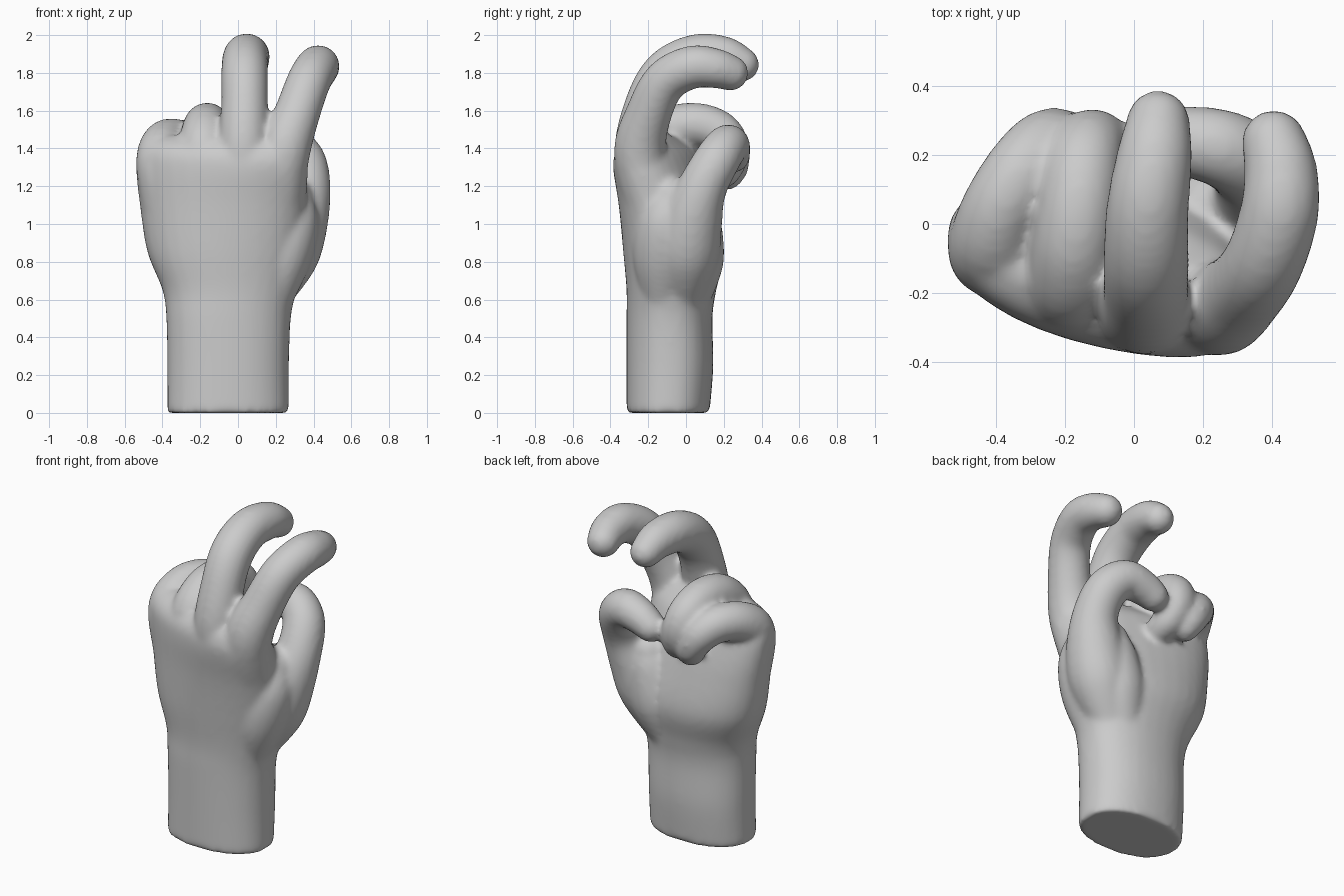
import bpy, bmesh, math
from mathutils import Vector

if "Cube" in bpy.data.objects:
    bpy.data.objects.remove(bpy.data.objects["Cube"])

bm = bmesh.new()
SIDES = 20


def skin(rings):
    """Bridge closed rings of points into a capped solid."""
    rows = [[bm.verts.new(p) for p in ring] for ring in rings]
    n = len(rows[0])
    for a, b in zip(rows, rows[1:]):
        for i in range(n):
            j = (i + 1) % n
            bm.faces.new((a[i], a[j], b[j], b[i]))
    bm.faces.new(rows[0][::-1])
    bm.faces.new(rows[-1])


def spline(rows, steps=5):
    """Catmull-Rom through rows of numbers."""
    rows = [Vector(r) for r in rows]
    out = []
    for i in range(len(rows) - 1):
        p0, p1 = rows[max(i - 1, 0)], rows[i]
        p2, p3 = rows[i + 1], rows[min(i + 2, len(rows) - 1)]
        for s in range(steps):
            t = s / steps
            out.append(0.5 * (2 * p1 + (p2 - p0) * t + (2 * p0 - 5 * p1 + 4 * p2 - p3) * t * t
                              + (3 * p1 - p0 - 3 * p2 + p3) * t ** 3))
    return out + [rows[-1]]


def digit(path):
    """Round-ended tube through (x, y, z, radius) points."""
    pts = spline(path)
    pos, rad = [p.to_3d() for p in pts], [p[3] for p in pts]
    tip = (pos[-1] - pos[-2]).normalized()
    end, r = pos[-1].copy(), rad[-1]
    for a in (20, 40, 60, 78):
        pos.append(end + tip * r * math.sin(math.radians(a)))
        rad.append(r * math.cos(math.radians(a)))
    tan = (pos[1] - pos[0]).normalized()
    u = tan.orthogonal().normalized()
    rings = []
    for i, (p, r) in enumerate(zip(pos, rad)):
        t = (pos[min(i + 1, len(pos) - 1)] - pos[max(i - 1, 0)]).normalized()
        u = tan.rotation_difference(t) @ u
        tan = t
        v = t.cross(u)
        rings.append([p + r * (math.cos(k) * u + math.sin(k) * v)
                      for k in (2 * math.pi * j / SIDES for j in range(SIDES))])
    skin(rings)


# Wrist and palm: z, x min, x max, y min, y max, slant
palm = [(0.00, -.375, .27, -.315, .125, 0), (0.25, -.375, .27, -.315, .145, 0),
        (0.50, -.38, .28, -.315, .14, 0), (0.65, -.40, .31, -.315, .16, .02),
        (0.85, -.48, .35, -.33, .20, .07), (1.10, -.52, .36, -.345, .15, .15),
        (1.28, -.54, .37, -.36, .09, .21), (1.37, -.535, .36, -.35, .05, .22),
        (1.43, -.49, .33, -.31, -.01, .22), (1.47, -.40, .28, -.25, -.06, .22)]
rings = []
for z, x0, x1, y0, y1, k in spline(palm):
    ring = []
    for j in range(32):
        c, q = math.cos(j * math.pi / 16), math.sin(j * math.pi / 16)
        dx = math.copysign(abs(c) ** .92, c) * (x1 - x0) / 2
        dy = math.copysign(abs(q) ** .88, q) * (y1 - y0) / 2
        ring.append(((x0 + x1) / 2 + dx, (y0 + y1) / 2 + dy - k * dx, z))
    rings.append(ring)
skin(rings)

# Index finger
digit([(.22, -.20, 1.10, .12), (.245, -.245, 1.38, .138), (.315, -.195, 1.59, .122),
       (.375, -.11, 1.755, .117), (.42, .03, 1.83, .115), (.425, .15, 1.825, .107),
       (.405, .235, 1.80, .096)])
# Middle finger
digit([(.03, -.20, 1.10, .12), (.03, -.245, 1.38, .135), (.035, -.20, 1.63, .125),
       (.035, -.105, 1.80, .125), (.04, .05, 1.885, .12), (.06, .20, 1.885, .11),
       (.07, .295, 1.845, .093)])
# Ring finger
digit([(-.17, -.16, 1.10, .12), (-.18, -.18, 1.36, .135), (-.175, -.09, 1.49, .125),
       (-.16, .05, 1.525, .118), (-.145, .18, 1.485, .112), (-.12, .23, 1.39, .105),
       (-.09, .20, 1.29, .095), (-.08, .14, 1.25, .085)])
# Little finger
digit([(-.39, -.08, 1.10, .12), (-.41, -.075, 1.33, .13), (-.39, .03, 1.43, .117),
       (-.325, .15, 1.445, .11), (-.26, .225, 1.39, .104), (-.21, .24, 1.31, .094),
       (-.19, .22, 1.265, .085)])
# Thumb
digit([(.16, -.02, .62, .12), (.25, .0, .83, .175), (.315, .03, 1.02, .165),
       (.36, .085, 1.19, .132), (.34, .165, 1.34, .122), (.25, .22, 1.415, .113),
       (.14, .24, 1.395, .102), (.07, .25, 1.36, .09)])
# Thumb web and palm pad
digit([(.17, -.12, .56, .10), (.22, -.12, .80, .16), (.27, -.10, 1.0, .16),
       (.28, -.06, 1.13, .12)])
digit([(.10, .02, .60, .11), (.16, .04, .80, .16), (.20, .05, 1.0, .14), (.22, .05, 1.10, .11)])

bmesh.ops.recalc_face_normals(bm, faces=bm.faces)
mesh = bpy.data.meshes.new("hand")
bm.to_mesh(mesh)
bm.free()
hand = bpy.data.objects.new("hand", mesh)
bpy.context.collection.objects.link(hand)

# Fuse the parts into one skin and soften the creases
fuse = hand.modifiers.new("fuse", 'REMESH')
fuse.mode = 'VOXEL'
fuse.voxel_size = 0.016
fuse.use_smooth_shade = True
soft = hand.modifiers.new("soften", 'SMOOTH')
soft.factor = 0.5
soft.iterations = 12
